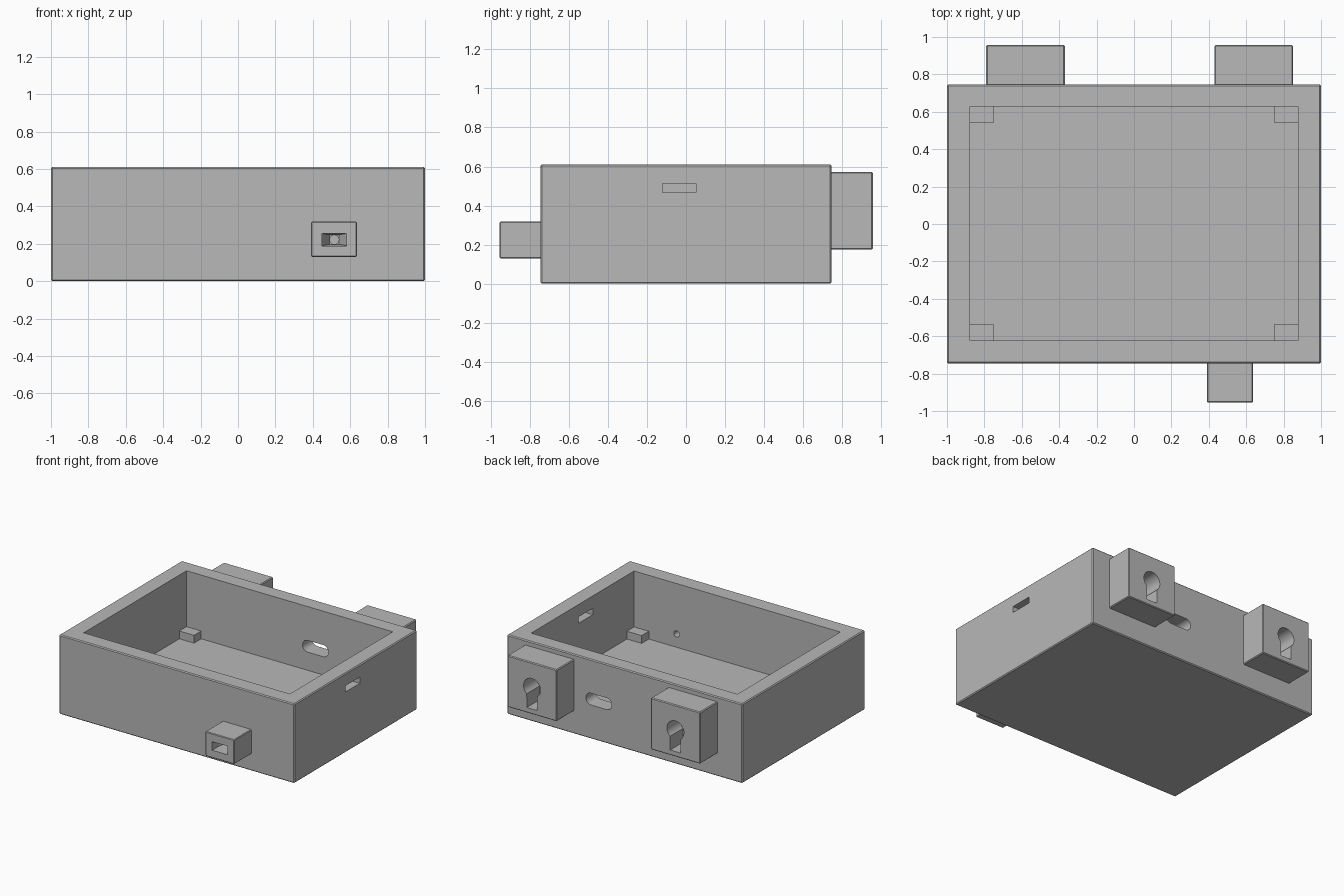
import bpy, bmesh
from math import sin, cos, pi, radians

cube = bpy.data.objects.get("Cube")
if cube:
    bpy.data.objects.remove(cube, do_unlink=True)

grey = bpy.data.materials.new("plain_grey")
grey.use_nodes = True
grey.diffuse_color = (0.48, 0.48, 0.48, 1)
grey.node_tree.nodes["Principled BSDF"].inputs["Base Color"].default_value = grey.diffuse_color


def add_object(name, bm):
    bmesh.ops.recalc_face_normals(bm, faces=bm.faces)
    mesh = bpy.data.meshes.new(name)
    bm.to_mesh(mesh)
    bm.free()
    mesh.materials.append(grey)
    ob = bpy.data.objects.new(name, mesh)
    bpy.context.collection.objects.link(ob)
    return ob


def box(name, x, y, z, bevel=0):
    """Box from three (min, max) ranges, with an optional small chamfer."""
    bm = bmesh.new()
    bmesh.ops.create_cube(bm, size=1)
    for v in bm.verts:
        v.co = [(lo + hi) / 2 + c * (hi - lo) for c, (lo, hi) in zip(v.co, (x, y, z))]
    if bevel:
        bmesh.ops.bevel(bm, geom=bm.edges[:], offset=bevel, segments=1,
                        affect='EDGES', profile=0.5)
    return add_object(name, bm)


def loft(name, rings):
    """Solid through matching (y, [(x, z), ...]) rings stacked along y."""
    bm = bmesh.new()
    loops = [[bm.verts.new((x, y, z)) for x, z in pts] for y, pts in rings]
    for a, b in zip(loops, loops[1:]):
        for i in range(len(a)):
            j = (i + 1) % len(a)
            bm.faces.new((a[i], a[j], b[j], b[i]))
    bm.faces.new(loops[0])
    bm.faces.new(loops[-1])
    return add_object(name, bm)


def arc(cx, cz, r, start, end, steps=20):
    angles = [radians(start + (end - start) * i / steps) for i in range(steps + 1)]
    return [(cx + r * cos(a), cz + r * sin(a)) for a in angles]


def rect(cx, cz, w, h):
    return [(cx - w, cz - h), (cx + w, cz - h), (cx + w, cz + h), (cx - w, cz + h)]


def cut(target, *cutters):
    for cutter in cutters:
        mod = target.modifiers.new("cut", 'BOOLEAN')
        mod.operation = 'DIFFERENCE'
        mod.solver = 'EXACT'
        mod.object = cutter
        bpy.context.view_layer.update()
        graph = bpy.context.evaluated_depsgraph_get()
        mesh = bpy.data.meshes.new_from_object(target.evaluated_get(graph))
        target.modifiers.clear()
        target.data = mesh
        bpy.data.objects.remove(cutter, do_unlink=True)


PORT_X, PORT_Z = 0.515, 0.222
WALL_Y, FLOOR = 0.745, 0.12


def wire_hole(y0, y1):
    return loft("wire_hole_cutter", [(y, arc(PORT_X, PORT_Z, 0.024, 0, 345, 23)) for y in (y0, y1)])


# Open tray with its cavity, side slot, rounded cable slot and wire hole
tray = box("tray", (-1, 1), (-WALL_Y, WALL_Y), (0, 0.61), 0.007)
cable_profile = arc(0.285, 0.305, 0.045, -90, 90) + arc(0.155, 0.305, 0.045, 90, 270)
cut(tray,
    box("cavity_cutter", (-0.877, 0.877), (-0.622, 0.627), (FLOOR, 0.8)),
    box("side_slot_cutter", (0.8, 1.1), (-0.12, 0.052), (0.466, 0.514)),
    loft("cable_slot_cutter", [(y, cable_profile) for y in (0.55, 0.85)]),
    wire_hole(-0.85, -0.55))

# Small support posts in the cavity corners
for sx, side in ((1, "left"), (-1, "right")):
    for y, end in (((-0.625, -0.535), "front"), ((0.54, 0.63), "back")):
        x = sorted((sx * 0.752, sx * 0.88))
        box(f"{end}_{side}_post", x, y, (FLOOR - 0.01, 0.18))

# Hanging blocks on the back, each with a keyhole pocket
for cx, side in ((0.64, "left"), (-0.58, "right")):
    block = box(f"{side}_hanger", (cx - 0.21, cx + 0.21), (0.73, 0.957), (0.175, 0.572), 0.006)
    keyhole = arc(cx, 0.378, 0.072, -52, 232, 28) + [(cx - 0.044, 0.215), (cx + 0.044, 0.215)]
    cut(block, loft("keyhole_cutter", [(y, keyhole) for y in (0.8, 1.05)]))

# Cable port on the front: rectangular mouth narrowing to the wire hole
port = box("cable_port", (0.39, 0.636), (-0.955, -0.738), (0.13, 0.318), 0.005)
mouth = rect(PORT_X, PORT_Z, 0.066, 0.033)
throat = rect(PORT_X, PORT_Z, 0.025, 0.025)
cut(port,
    loft("mouth_cutter", [(-1.05, mouth), (-0.87, mouth), (-0.79, throat)]),
    wire_hole(-0.85, -0.7))

# Flat faces with smooth round holes
for ob in bpy.context.collection.objects:
    if ob.type == 'MESH' and ob.data.materials and ob.data.materials[0] == grey:
        bpy.ops.object.select_all(action='DESELECT')
        ob.select_set(True)
        bpy.context.view_layer.objects.active = ob
        bpy.ops.object.shade_smooth_by_angle(angle=radians(25))
